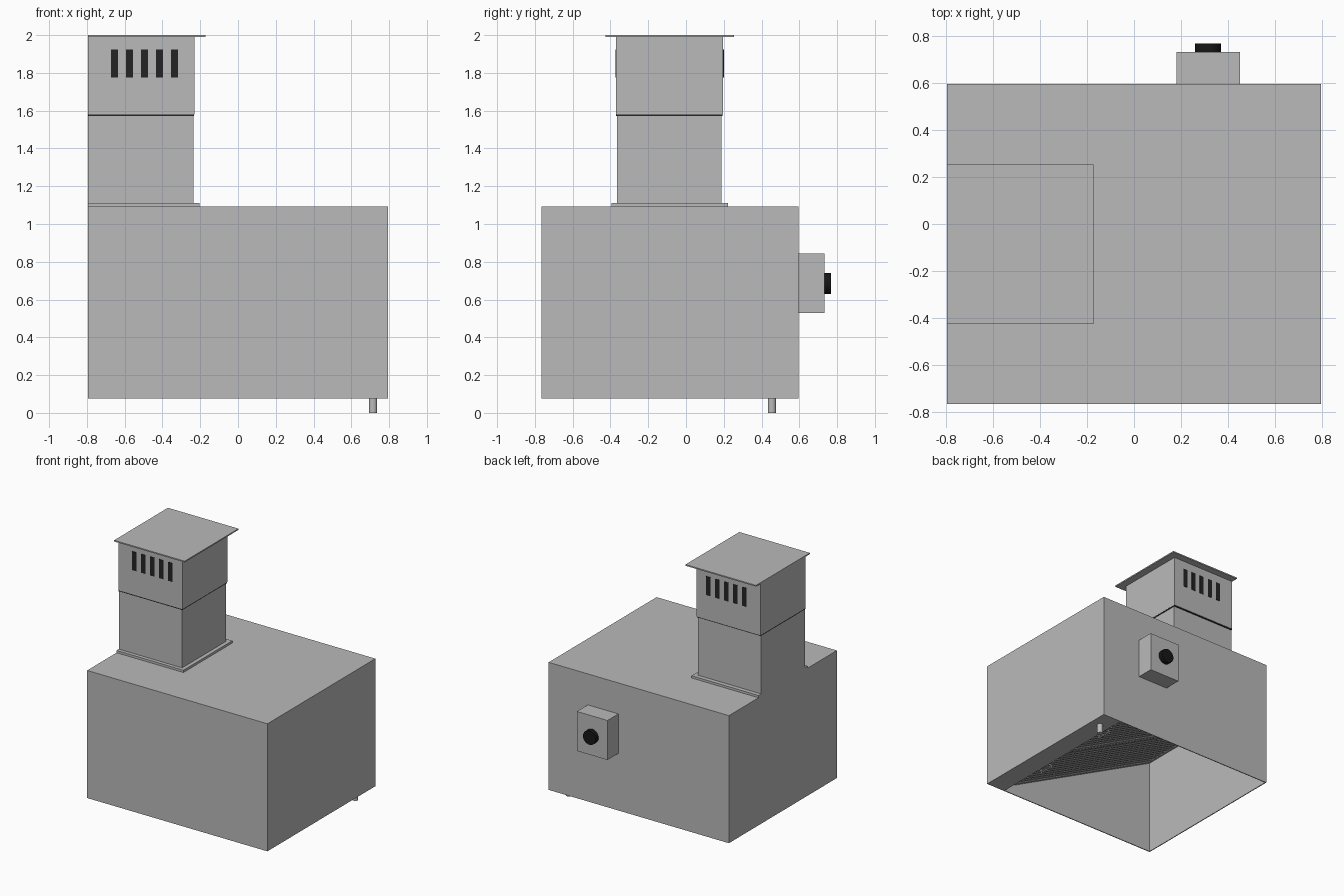
import bpy, bmesh, math
from mathutils import Matrix, Vector

if "Cube" in bpy.data.objects:
    bpy.data.objects.remove(bpy.data.objects["Cube"])


def material(name, value):
    m = bpy.data.materials.new(name)
    m.diffuse_color = (value, value, value * 1.01, 1)
    m.use_nodes = True
    m.node_tree.nodes["Principled BSDF"].inputs["Base Color"].default_value = m.diffuse_color
    return m


steel = material("steel", 0.49)
dark = material("dark slot", 0.017)
black = material("black plastic", 0.008)


def finish(name, bm, mat):
    me = bpy.data.meshes.new(name)
    bmesh.ops.recalc_face_normals(bm, faces=bm.faces)
    bm.to_mesh(me)
    bm.free()
    ob = bpy.data.objects.new(name, me)
    bpy.context.collection.objects.link(ob)
    me.materials.append(mat)
    return ob


def add_box(bm, x, y, z):
    size = Vector((x[1] - x[0], y[1] - y[0], z[1] - z[0]))
    mid = Vector((sum(x) / 2, sum(y) / 2, sum(z) / 2))
    mtx = Matrix.Translation(mid) @ Matrix.Diagonal((*size, 1))
    bmesh.ops.create_cube(bm, size=1, matrix=mtx)


def boxes(name, mat, *parts, matrix=None):
    bm = bmesh.new()
    for p in parts:
        add_box(bm, *p)
    if matrix:
        bm.transform(matrix)
    return finish(name, bm, mat)


def cylinder(name, mat, centre, radius, depth, along_y=False):
    bm = bmesh.new()
    mtx = Matrix.Translation(centre)
    if along_y:
        mtx = mtx @ Matrix.Rotation(math.pi / 2, 4, 'X')
    bmesh.ops.create_cone(bm, cap_ends=True, segments=32, radius1=radius,
                          radius2=radius, depth=depth, matrix=mtx)
    for f in bm.faces:
        f.smooth = len(f.verts) == 4
    for e in bm.edges:
        e.smooth = all(len(f.verts) == 4 for f in e.link_faces)
    return finish(name, bm, mat)


X0, X1, Y0, Y1 = -0.795, 0.795, -0.765, 0.595
T = 0.007

# Hood shell, open underneath
boxes("hood_walls", steel,
      ((X0, X1), (Y0, Y0 + T), (0.075, 1.083)),
      ((X0, X1), (Y1 - T, Y1), (0.075, 1.083)),
      ((X0, X0 + T), (Y0 + T, Y1 - T), (0.075, 1.083)),
      ((X1 - T, X1), (Y0 + T, Y1 - T), (0.075, 1.083)))
boxes("hood_top", steel, ((X0, X1), (Y0, Y1), (1.083, 1.092)))

# Grease gutter along the right wall, with its drain
boxes("grease_gutter", steel,
      ((0.63, X1 - T), (Y0 + T, Y1 - T), (0.075, 0.082)),
      ((0.63, 0.637), (Y0 + T, Y1 - T), (0.082, 0.10)))
cylinder("drain_pipe", steel, (0.715, 0.455, 0.04), 0.022, 0.08)

# Two sloping baffle filters inside
rise, run = 0.735, 1.43
slope = Matrix.Translation((0.645, 0, 0.10)) @ Matrix.Rotation(math.atan2(rise, run), 4, 'Y')
L = math.hypot(rise, run)
half = (Y1 - Y0 - 2 * T) / 2
mid = (Y0 + Y1) / 2
for side, start in (("front", mid - half), ("back", mid)):
    a, b = start + 0.003, start + half - 0.003
    rim = 0.03
    boxes(side + "_filter_frame", steel,
          ((-L, 0), (a, a + rim), (0, 0.04)), ((-L, 0), (b - rim, b), (0, 0.04)),
          ((-L, -L + rim), (a + rim, b - rim), (0, 0.04)),
          ((-rim, 0), (a + rim, b - rim), (0, 0.04)),
          ((-L + rim, -rim), (a + rim, b - rim), (0.032, 0.04)), matrix=slope)
    count = 12
    pitch = (b - a - 2 * rim) / count
    slats = []
    for i in range(count):
        c = a + rim + (i + 0.5) * pitch
        slats.append(((-L + rim, -rim), (c - pitch * 0.3, c + pitch * 0.3), (0.005, 0.018)))
    boxes(side + "_filter_baffles", steel, *slats, matrix=slope)
    c = (a + b) / 2
    boxes(side + "_filter_handle", steel,
          ((-0.16, -0.145), (c - 0.06, c + 0.06), (-0.02, -0.012)),
          ((-0.16, -0.145), (c - 0.06, c - 0.05), (-0.012, 0.01)),
          ((-0.16, -0.145), (c + 0.05, c + 0.06), (-0.012, 0.01)), matrix=slope)

# Chimney: flange, lower duct, dark joint, upper duct, cap
boxes("chimney_flange", steel, ((X0, -0.205), (-0.395, 0.222), (1.092, 1.11)))
boxes("lower_chimney", steel, ((X0, -0.236), (-0.366, 0.188), (1.11, 1.573)))
boxes("chimney_joint", dark, ((X0, -0.232), (-0.37, 0.194), (1.573, 1.58)))
boxes("upper_chimney", steel, ((X0, -0.231), (-0.37, 0.197), (1.58, 1.99)))
boxes("chimney_cap", steel, ((X0, -0.173), (-0.425, 0.253), (1.99, 2.0)))

# Vent slots on the front and back of the upper duct
for side, y in (("front", (-0.373, -0.368)), ("back", (0.195, 0.2))):
    boxes(side + "_vent_slots", dark,
          *[((-0.673 + 0.0795 * i, -0.636 + 0.0795 * i), y, (1.775, 1.925)) for i in range(5)])

# Control box and knob on the back wall
boxes("control_box", steel, ((0.18, 0.45), (Y1, 0.732), (0.53, 0.845)))
cylinder("control_knob", black, (0.315, 0.75, 0.685), 0.056, 0.036, along_y=True)
